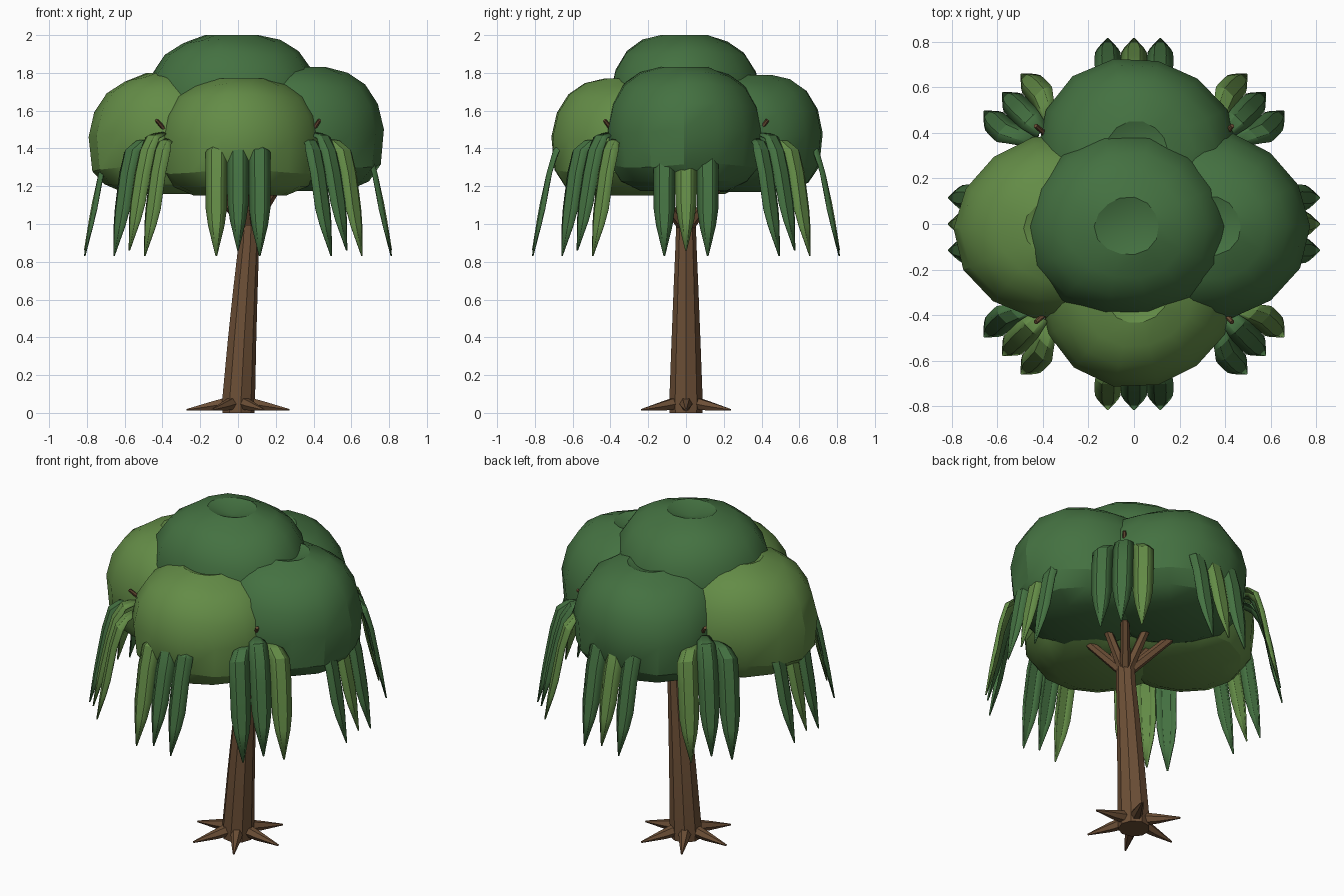
import bpy, bmesh, math
from mathutils import Vector

if "Cube" in bpy.data.objects:
    bpy.data.objects.remove(bpy.data.objects["Cube"])


def material(name, rgb):
    m = bpy.data.materials.new(name)
    m.diffuse_color = (*rgb, 1)
    m.use_nodes = True
    m.node_tree.nodes["Principled BSDF"].inputs["Base Color"].default_value = m.diffuse_color
    return m


BARK = material("brown bark", (0.150, 0.078, 0.037))
LIGHT = material("light green", (0.126, 0.262, 0.062))
DARK = material("dark green", (0.058, 0.166, 0.053))


def make_object(name, bm, mat, angle):
    bmesh.ops.recalc_face_normals(bm, faces=bm.faces)
    mesh = bpy.data.meshes.new(name)
    bm.to_mesh(mesh)
    bm.free()
    mesh.materials.append(mat)
    mesh.shade_smooth()
    mesh.set_sharp_from_angle(angle=math.radians(angle))
    ob = bpy.data.objects.new(name, mesh)
    bpy.context.collection.objects.link(ob)
    return ob


def skin(bm, rings, closed=True):
    """Bridge consecutive rings of vertices with quads."""
    for a, b in zip(rings, rings[1:]):
        n = len(a)
        for i in range(n if closed else n - 1):
            j = (i + 1) % n
            bm.faces.new((a[i], a[j], b[j], b[i]))


def tube(name, path, radii, sides, mat, angle=30, flat_rings=False):
    """Tapered tube along a path, capped at both ends."""
    bm = bmesh.new()
    pts = [Vector(p) for p in path]
    rings = []
    for i, (p, r) in enumerate(zip(pts, radii)):
        d = pts[min(i + 1, len(pts) - 1)] - pts[max(i - 1, 0)]
        if flat_rings:
            u, v = Vector((1, 0, 0)), Vector((0, 1, 0))
        else:
            u = d.cross(Vector((0, 0, 1))).normalized()
            v = u.cross(d).normalized()
        rings.append([bm.verts.new(p + r * (u * math.cos(t) + v * math.sin(t)))
                      for t in (2 * math.pi * k / sides for k in range(sides))])
    skin(bm, rings)
    bm.faces.new(rings[0])
    bm.faces.new(rings[-1])
    return make_object(name, bm, mat, angle)


# Foliage clump: lathed dome with a flat underside and a shallow dent on top
CLUMP = [(0.56, 0.0), (0.82, 0.05), (0.96, 0.13), (1.0, 0.31), (0.93, 0.44),
         (0.78, 0.54), (0.57, 0.60), (0.31, 0.635)]


def clump(name, x, y, z, rx, ry, height, mat, phase, wobble=0.02):
    bm = bmesh.new()
    rings = []
    n = 14
    for k, (f, h) in enumerate(CLUMP):
        ring = []
        for i in range(n):
            t = 2 * math.pi * i / n
            wob = 1 + wobble * math.sin(3 * t + 2 * phase + 0.3 * k)
            dz = 0.012 * math.sin(3 * t + phase) if 1 < k < 7 else 0
            ring.append(bm.verts.new((x + rx * f * wob * math.cos(t),
                                      y + ry * f * wob * math.sin(t),
                                      z + h * height / 0.635 + dz)))
        rings.append(ring)
    skin(bm, rings)
    bm.faces.new(rings[0])
    dent = bm.verts.new((x, y, z + height - 0.045))
    top = rings[-1]
    for i in range(n):
        bm.faces.new((top[i], top[(i + 1) % n], dent))
    return make_object(name, bm, mat, 28)


clump("left_foliage", -0.345, -0.02, 1.16, 0.44, 0.41, 0.64, LIGHT, 1.5)
clump("right_foliage", 0.335, -0.01, 1.175, 0.43, 0.42, 0.655, DARK, 0.6)
clump("front_foliage", 0.01, -0.31, 1.15, 0.435, 0.405, 0.62, LIGHT, 0.0)
clump("back_foliage", 0.01, 0.325, 1.17, 0.44, 0.405, 0.62, DARK, 3.4)
clump("top_foliage", -0.03, -0.01, 1.365, 0.455, 0.41, 0.635, DARK, 1.0, 0.03)

# Leaning trunk
tube("trunk", [(0, 0, 0), (0.0, 0, 0.06), (0.02, 0, 0.4), (0.037, 0, 0.65),
               (0.056, 0, 0.9), (0.062, 0, 1.05)],
     [0.088, 0.09, 0.077, 0.067, 0.056, 0.052], 9, BARK, 20, True)

# Roots radiating at the base
for i in range(6):
    a = math.radians(60 * i)
    c, s = math.cos(a), math.sin(a)
    tube(f"root_{i + 1}", [(0.05 * c, 0.05 * s, 0.052), (0.14 * c, 0.14 * s, 0.036),
                           (0.272 * c, 0.272 * s, 0.016)],
         [0.037, 0.027, 0.005], 6, BARK, 25)

# Branches fanning into the crown; the diagonal tips just break through
for i in range(8):
    a = math.radians(45 * i)
    r = 0.61 if i % 2 else 0.38
    tip = Vector((r * math.cos(a), r * math.sin(a), 1.55))
    start = Vector((0.06 + 0.015 * math.cos(a), 0.015 * math.sin(a), 0.98))
    tube(f"branch_{i + 1}", [start, start.lerp(tip, 0.5), tip],
         [0.03, 0.022, 0.01], 6, BARK)

# Hanging fronds: bowed blades gathered at the crown, three per cluster
# each step is (distance from centre, height, half width, sideways spread)
BLADE = [(0.575, 1.455, 0.034, 0.055), (0.65, 1.44, 0.05, 0.09), (0.705, 1.395, 0.056, 0.113),
         (0.74, 1.27, 0.056, 0.115), (0.775, 1.08, 0.054, 0.115),
         (0.79, 0.99, 0.041, 0.115), (0.812, 0.83, 0.002, 0.115)]


def frond(name, angle, side, mat):
    out = Vector((math.cos(angle), math.sin(angle), 0))
    tan = Vector((-out.y, out.x, 0))
    lift = 0.0 if side else 0.03
    bm = bmesh.new()
    rows = []
    for k, (r, z, w, spread) in enumerate(BLADE):
        up = lift if k < 2 or k > 3 else 0
        bow = 0.5 * w if k > 1 else 0.2 * w
        rows.append([bm.verts.new(out * (r - bow * q * q) + tan * (spread * side + w * q)
                                  + Vector((0, 0, z + up - (0.3 * w * q * q if k < 3 else 0))))
                     for q in (-1, -0.45, 0.45, 1)])
    skin(bm, rows, closed=False)
    ob = make_object(name, bm, mat, 25)
    mod = ob.modifiers.new("thickness", 'SOLIDIFY')
    mod.thickness = 0.008
    mod.offset = 0


PATTERN = ["DLD", "DDL", "DLD", "LDD", "DLD", "DLL", "LDD", "DDL"]
for i, colours in enumerate(PATTERN):
    for side, key in zip((-1, 0, 1), colours):
        frond(f"frond_{i + 1}_{side + 2}", math.radians(45 * i), side,
              LIGHT if key == "L" else DARK)
